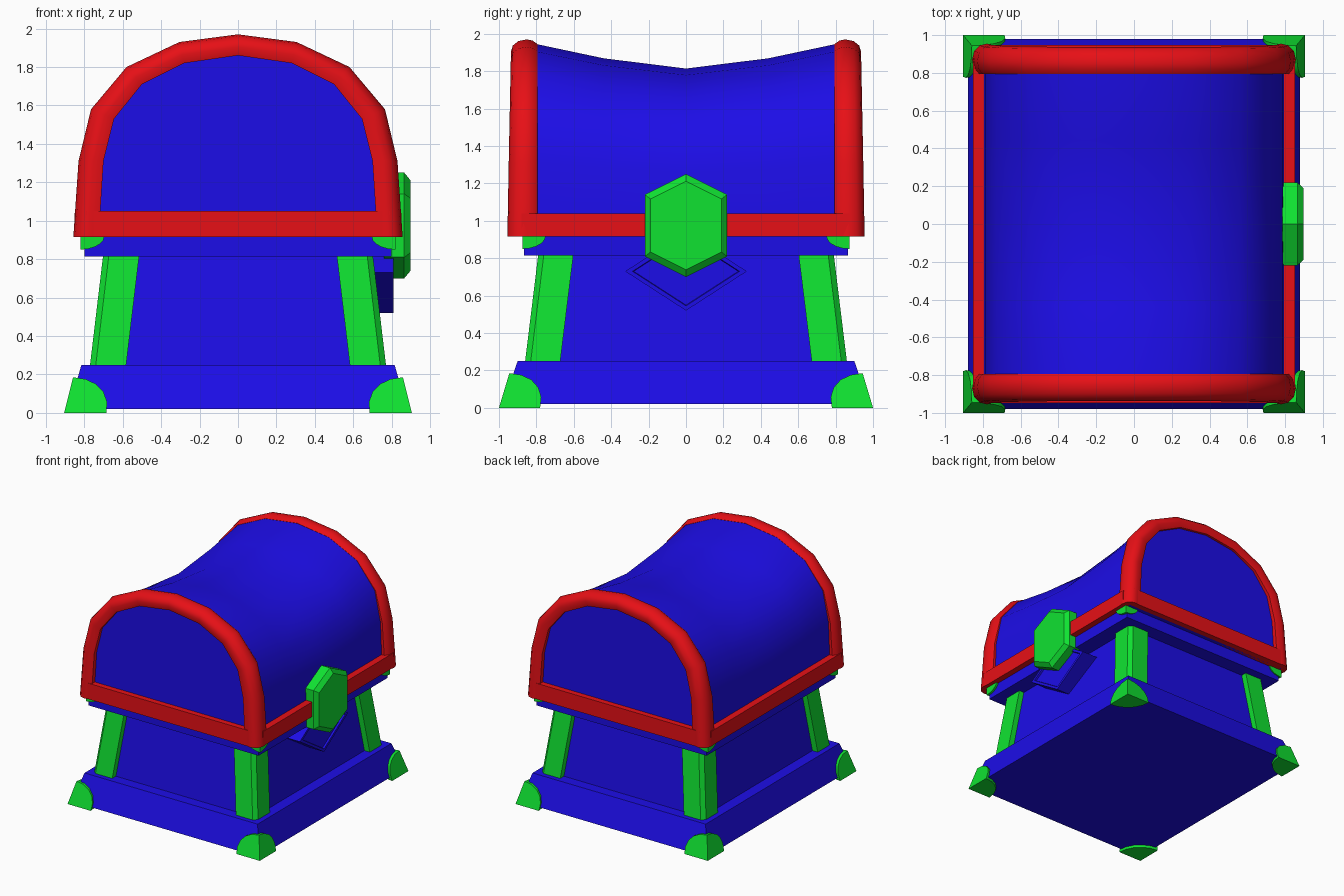
import bpy, bmesh, math

if "Cube" in bpy.data.objects:
    bpy.data.objects.remove(bpy.data.objects["Cube"])

def material(name, rgb):
    m = bpy.data.materials.new(name)
    m.diffuse_color = (*rgb, 1)
    m.use_nodes = True
    m.node_tree.nodes["Principled BSDF"].inputs["Base Color"].default_value = m.diffuse_color
    return m

BLUE = material("blue", (0.012, 0.004, 0.80))
RED = material("red", (0.80, 0.005, 0.008))
GREEN = material("green", (0.005, 0.76, 0.031))

def finish(name, bm, mat, smooth=None):
    bmesh.ops.recalc_face_normals(bm, faces=bm.faces)
    me = bpy.data.meshes.new(name)
    bm.to_mesh(me)
    bm.free()
    me.materials.append(mat)
    ob = bpy.data.objects.new(name, me)
    bpy.context.collection.objects.link(ob)
    if smooth:
        bpy.ops.object.select_all(action='DESELECT')
        ob.select_set(True)
        bpy.context.view_layer.objects.active = ob
        bpy.ops.object.shade_smooth_by_angle(angle=math.radians(smooth))
    return ob

def hull(name, pts, mat, smooth=None):
    """Convex solid around the given points."""
    bm = bmesh.new()
    vs = [bm.verts.new(p) for p in pts]
    res = bmesh.ops.convex_hull(bm, input=vs)
    junk = {v for v in res["geom_interior"] + res["geom_unused"] if isinstance(v, bmesh.types.BMVert)}
    bmesh.ops.delete(bm, geom=list(junk), context='VERTS')
    bmesh.ops.dissolve_limit(bm, angle_limit=0.02, verts=bm.verts, edges=bm.edges)
    return finish(name, bm, mat, smooth)

def loft(name, rings, mat, smooth=None):
    """Skin closed rings of points and cap both ends."""
    bm = bmesh.new()
    vr = [[bm.verts.new(p) for p in r] for r in rings]
    n = len(vr[0])
    for a, b in zip(vr, vr[1:]):
        for i in range(n):
            j = (i + 1) % n
            bm.faces.new((a[i], a[j], b[j], b[i]))
    bm.faces.new(vr[0])
    bm.faces.new(vr[-1])
    return finish(name, bm, mat, smooth)

def frustum(name, z0, x0, y0, z1, x1, y1, mat):
    return hull(name, [(sx * x, sy * y, z) for x, y, z in ((x0, y0, z0), (x1, y1, z1))
                       for sx in (-1, 1) for sy in (-1, 1)], mat)

def mirrored(half):
    """Right half of an arch, base to apex, continued down the left."""
    return half + [(-x, z) for x, z in half[-2::-1]]

# Plinth, tapered body and rim
frustum("base_plinth", 0.02, 0.88, 0.98, 0.25, 0.815, 0.90, BLUE)
frustum("chest_body", 0.25, 0.72, 0.81, 0.82, 0.655, 0.74, BLUE)
frustum("chest_rim", 0.815, 0.80, 0.865, 0.92, 0.80, 0.865, BLUE)

# Corner posts, foot caps and rim caps
def octant(c, r, zdir, shear):
    pts = [c]
    for i in range(6):
        a = i * math.pi / 10
        for j in range(6):
            b = j * math.pi / 10
            h = r[2] * math.sin(a)
            pts.append((c[0] - r[0] * math.cos(a) * math.cos(b) - shear[0] * h,
                        c[1] - r[1] * math.cos(a) * math.sin(b) - shear[1] * h,
                        c[2] + zdir * h))
            if i == 5:
                break
    return pts

def post():
    pts = []
    for x, y, z in ((0.77, 0.86, 0.25), (0.702, 0.79, 0.82)):
        for dx, dy in ((0.03, 0), (0, 0.03), (0, 0.188), (0.188, 0.188), (0.188, 0)):
            pts.append((x - dx, y - dy, z))
    return pts

corner_parts = [
    ("corner_post", post(), None),
    ("foot_cap", octant((0.905, 1.0, 0), (0.22, 0.22, 0.185), 1, (0.25, 0.3)), 40),
    ("rim_cap", octant((0.82, 0.875, 0.92), (0.125, 0.125, 0.07), -1, (0, 0)), 40),
]
for sx in (-1, 1):
    for sy in (-1, 1):
        for name, pts, smooth in corner_parts:
            hull(name, [(sx * x, sy * y, z) for x, y, z in pts], GREEN, smooth)

# Lid shell: arch swept front to back, sagging in the middle
lid = mirrored([(0.80, 0.915), (0.785, 1.31), (0.73, 1.57), (0.56, 1.78), (0.30, 1.905), (0, 1.945)])
stations = [(-0.9, 1), (-0.8, 1), (-0.44, 0.926), (0, 0.873), (0.44, 0.926), (0.8, 1), (0.9, 1)]
loft("lid_shell", [[(x, y, 0.915 + (z - 0.915) * k) for x, z in lid] for y, k in stations], BLUE, 35)

# Rounded arch frames at both ends of the lid
outer = mirrored([(0.857, 0.915), (0.83, 1.31), (0.765, 1.58), (0.58, 1.80), (0.305, 1.93), (0, 1.97)])
inner = mirrored([(0.725, 0.915), (0.70, 1.31), (0.645, 1.53), (0.50, 1.71), (0.28, 1.82), (0, 1.86)])
section = [(0.795, 1), (0.795, 0.22), (0.82, 0.06), (0.87, 0), (0.915, 0.08),
           (0.945, 0.3), (0.955, 0.6), (0.94, 1)]
for s, name in ((-1, "front_lid_arch"), (1, "back_lid_arch")):
    rings = []
    for (ox, oz), (ix, iz) in zip(outer, inner):
        lean = 0.018 * (oz - 0.915)
        rings.append([(ox + (ix - ox) * t, s * (y - (lean if y > 0.85 else 0)), oz + (iz - oz) * t)
                      for y, t in section])
    loft(name, rings, RED, 40)

# Straight bars around the lid's lower edge
def box(name, x0, x1, y0, y1, z0, z1, mat):
    return hull(name, [(x, y, z) for x in (x0, x1) for y in (y0, y1) for z in (z0, z1)], mat)

for s in (-1, 1):
    box("lid_end_bar", -0.79, 0.79, s * 0.85, s * 0.948, 0.915, 1.05, RED)
    box("lid_side_bar", s * 0.78, s * 0.852, -0.88, 0.88, 0.915, 1.04, RED)

# Hexagonal lock plate with a bevelled face
hexagon = [(0, 0.275), (0.22, 0.165), (0.22, -0.165), (0, -0.275), (-0.22, -0.165), (-0.22, 0.165)]
hull("lock_plate", [(x, y * k, 0.975 + z * k) for x, k in ((0.76, 1), (0.865, 1), (0.897, 0.86))
                    for y, z in hexagon], GREEN)

# Diamond backing below the lock, with a shallow recess
diamond = [(0, 0.21), (0.325, 0), (0, -0.21), (-0.325, 0)]
loft("lock_diamond", [[(x, y * k, 0.73 + z * k) for y, z in diamond]
                      for x, k in ((0.64, 1), (0.81, 1), (0.81, 0.88), (0.795, 0.86))], BLUE)
